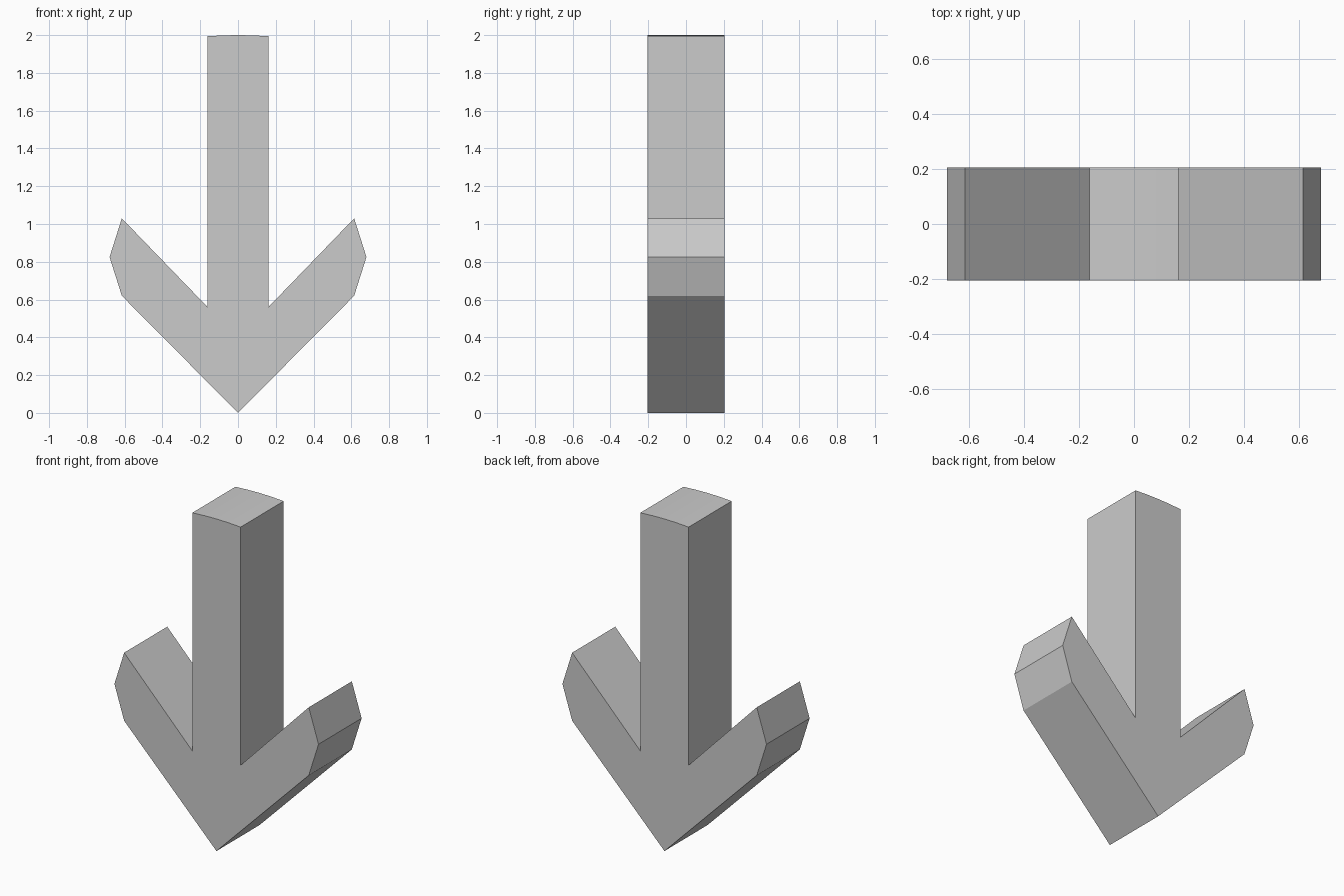
import bpy
import bmesh

if "Cube" in bpy.data.objects:
    bpy.data.objects.remove(bpy.data.objects["Cube"])

HALF_DEPTH = 0.205

# Right half of the arrow outline, from the bottom tip up to the shaft top
right_half = [
    (0.615, 0.62), (0.68, 0.825), (0.615, 1.03),   # barb with faceted end
    (0.161, 0.56),                                 # inner notch
    (0.161, 1.994), (0.08, 1.9985),                # shaft with slightly domed top
]
left_half = [(-x, z) for x, z in reversed(right_half)]
outline = [(0, 0)] + right_half + [(0, 2.0)] + left_half

# Fill the outline and extrude it through the depth
bm = bmesh.new()
front = bm.faces.new([bm.verts.new((x, -HALF_DEPTH, z)) for x, z in outline])
result = bmesh.ops.extrude_face_region(bm, geom=[front], use_keep_orig=True)
back_verts = [g for g in result["geom"] if isinstance(g, bmesh.types.BMVert)]
bmesh.ops.translate(bm, verts=back_verts, vec=(0, 2 * HALF_DEPTH, 0))
bmesh.ops.recalc_face_normals(bm, faces=bm.faces)

mesh = bpy.data.meshes.new("down_arrow")
bm.to_mesh(mesh)
bm.free()
arrow = bpy.data.objects.new("down_arrow", mesh)
bpy.context.collection.objects.link(arrow)
